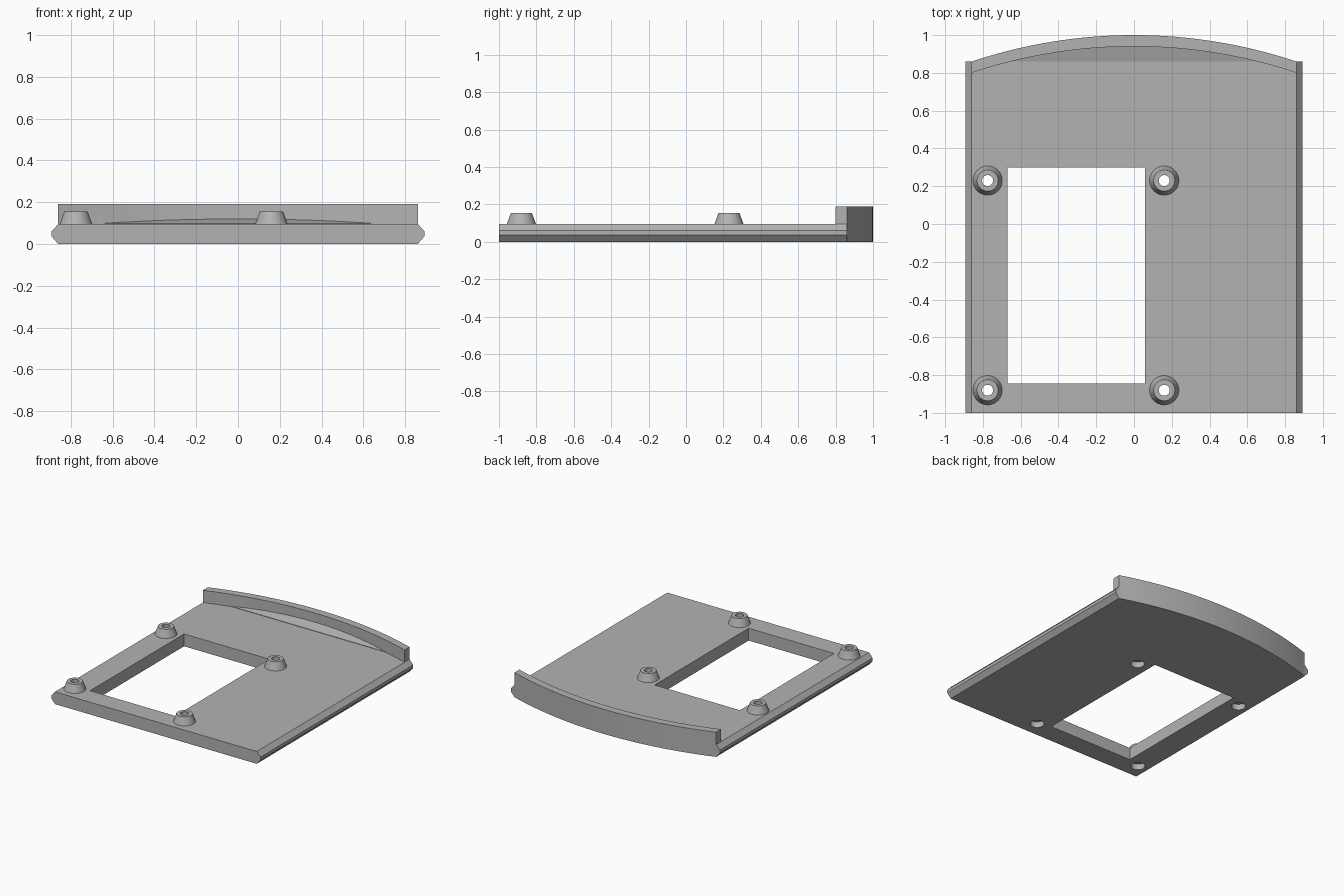
import bpy, bmesh, math
from mathutils import Matrix

cube = bpy.data.objects.get("Cube")
if cube:
    bpy.data.objects.remove(cube, do_unlink=True)

grey = bpy.data.materials.new("plain grey")
grey.use_nodes = True
grey.diffuse_color = (0.45, 0.45, 0.45, 1)
grey.node_tree.nodes["Principled BSDF"].inputs["Base Color"].default_value = grey.diffuse_color

PLATE_TOP, LIP_TOP, HALF, BACK = 0.095, 0.19, 0.86, 0.86
SAG = 0.14
RADIUS = (HALF ** 2 + SAG ** 2) / (2 * SAG)


def finish(bm, name):
    bmesh.ops.recalc_face_normals(bm, faces=bm.faces)
    mesh = bpy.data.meshes.new(name)
    bm.to_mesh(mesh)
    bm.free()
    mesh.materials.append(grey)
    obj = bpy.data.objects.new(name, mesh)
    bpy.context.scene.collection.objects.link(obj)
    return obj


def loft(name, first, second):
    """Closed solid between two matching outlines."""
    bm = bmesh.new()
    a = [bm.verts.new(p) for p in first]
    b = [bm.verts.new(p) for p in second]
    bm.faces.new(a)
    bm.faces.new(b)
    for i in range(len(a)):
        j = (i + 1) % len(a)
        bm.faces.new((a[i], a[j], b[j], b[i]))
    return finish(bm, name)


def cone(name, x, y, z0, z1, r0, r1):
    bm = bmesh.new()
    bmesh.ops.create_cone(bm, cap_ends=True, segments=40, radius1=r0, radius2=r1,
                          depth=z1 - z0,
                          matrix=Matrix.Translation((x, y, (z0 + z1) / 2)))
    return finish(bm, name)


def combine(target, tool, operation):
    mod = target.modifiers.new("join", 'BOOLEAN')
    mod.operation, mod.solver, mod.object = operation, 'EXACT', tool
    bpy.context.view_layer.update()
    result = bpy.data.meshes.new_from_object(
        target.evaluated_get(bpy.context.evaluated_depsgraph_get()))
    target.modifiers.clear()
    target.data = result
    bpy.data.objects.remove(tool, do_unlink=True)


def arc(crest, half, steps=48):
    """Points of the rear curve, left to right, with its crest at y = crest."""
    xs = [half * (2 * i / steps - 1) for i in range(steps + 1)]
    return [(x, crest - RADIUS + math.sqrt(RADIUS ** 2 - x * x)) for x in xs]


# Flat plate with bevelled side rails
side = [(HALF, 0), (0.892, 0.037), (0.892, 0.06), (HALF, PLATE_TOP)]
section = side + [(-x, z) for x, z in reversed(side)]
plate = loft("backing_plate", [(x, -1, z) for x, z in section],
             [(x, BACK, z) for x, z in section])

# Curved upright lip along the back
outline = arc(1.0, HALF) + arc(0.94, HALF)[::-1]
lip = loft("curved_lip", [(x, y, 0) for x, y in outline],
           [(x, y, LIP_TOP) for x, y in outline])

# Gently rising fill between the plate and the lip
crest = 0.97
drop = crest - BACK
half = math.sqrt(2 * RADIUS * drop - drop ** 2)
fill_line = arc(crest, half)
fill = loft("sloped_fill", [(x, y, 0) for x, y in fill_line],
            [(x, y, PLATE_TOP + 0.003 + 0.27 * (y - BACK)) for x, y in fill_line])
combine(lip, fill, 'UNION')
combine(plate, lip, 'UNION')

# Rectangular window
x0, x1, y0, y1 = -0.67, 0.057, -0.845, 0.30
window = [(x0, y0), (x1, y0), (x1, y1), (x0, y1)]
cutter = loft("window_cutter", [(x, y, -0.1) for x, y in window],
              [(x, y, 0.3) for x, y in window])
combine(plate, cutter, 'DIFFERENCE')

# Four tapered standoffs, each drilled and counterbored from below
for x in (-0.775, 0.16):
    for y in (-0.88, 0.23):
        combine(plate, cone("standoff", x, y, 0.08, 0.155, 0.083, 0.056), 'UNION')
        combine(plate, cone("screw_hole", x, y, -0.1, 0.3, 0.029, 0.029), 'DIFFERENCE')
        combine(plate, cone("counterbore", x, y, -0.1, 0.045, 0.05, 0.05), 'DIFFERENCE')

bpy.ops.object.select_all(action='DESELECT')
plate.select_set(True)
bpy.context.view_layer.objects.active = plate
bpy.ops.object.shade_smooth_by_angle(angle=math.radians(25))
# Keep the large flat faces and the faint slope crisp
for face in plate.data.polygons:
    if abs(face.normal.z) > 0.9:
        face.use_smooth = False
